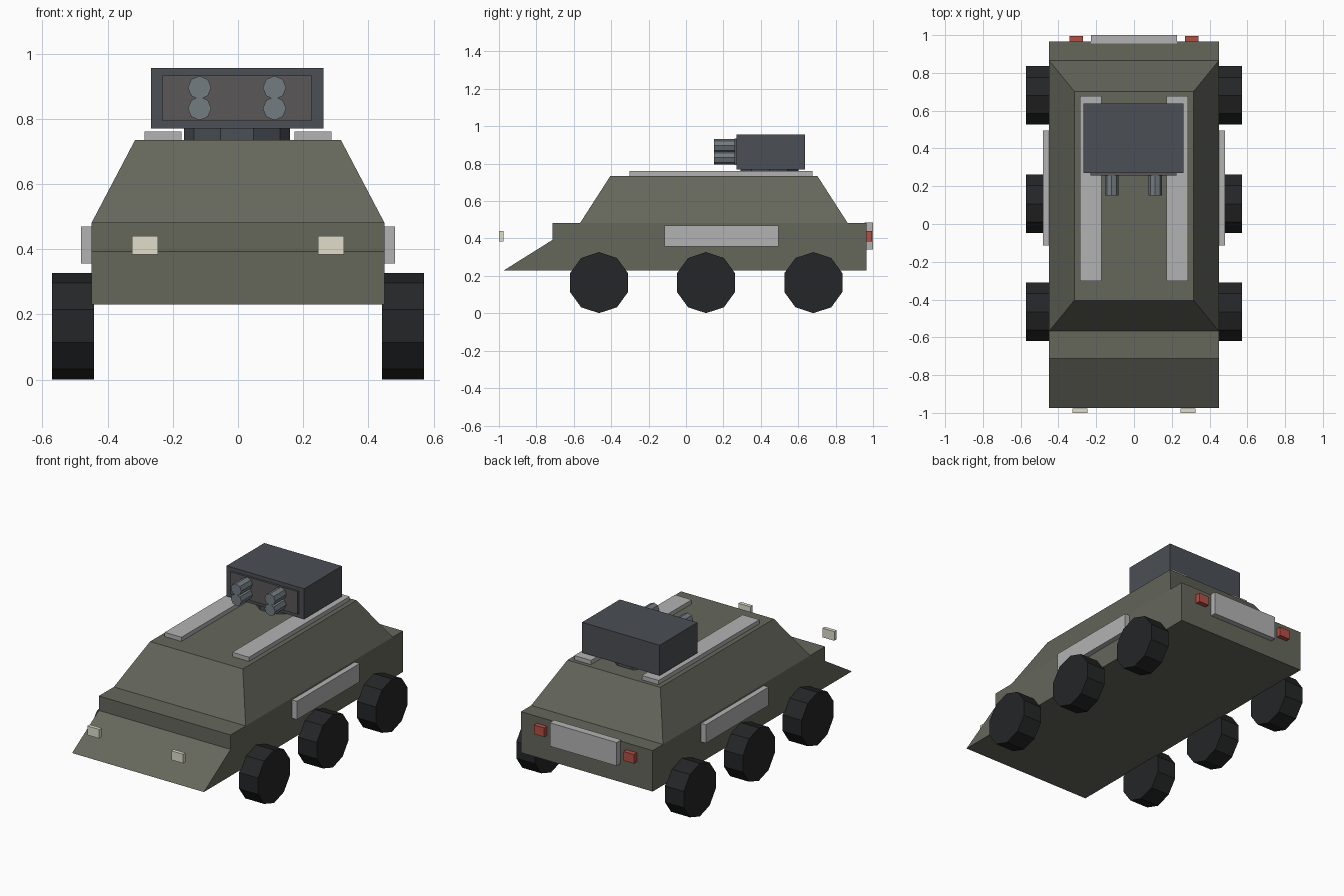
import bpy, bmesh
from math import cos, sin, pi

if "Cube" in bpy.data.objects:
    bpy.data.objects.remove(bpy.data.objects["Cube"])


def mat(name, r, g, b):
    m = bpy.data.materials.new(name)
    m.diffuse_color = (r, g, b, 1)
    m.use_nodes = True
    m.node_tree.nodes["Principled BSDF"].inputs["Base Color"].default_value = m.diffuse_color
    return m


OLIVE = mat("olive", 0.13, 0.135, 0.105)
RUBBER = mat("rubber", 0.018, 0.019, 0.02)
STEEL = mat("dark_steel", 0.07, 0.078, 0.09)
FACE = mat("turret_face", 0.1, 0.095, 0.095)
GUN = mat("gun_metal", 0.17, 0.2, 0.22)
PALE = mat("pale_panel", 0.45, 0.45, 0.45)
LAMP = mat("lamp", 0.75, 0.73, 0.6)
RED = mat("red_lamp", 0.45, 0.08, 0.06)


def loft(name, ring_a, ring_b, material):
    """Closed solid between two matching rings of points."""
    bm = bmesh.new()
    a = [bm.verts.new(p) for p in ring_a]
    b = [bm.verts.new(p) for p in ring_b]
    bm.faces.new(a)
    bm.faces.new(b)
    n = len(a)
    for i in range(n):
        j = (i + 1) % n
        bm.faces.new((a[i], a[j], b[j], b[i]))
    bmesh.ops.recalc_face_normals(bm, faces=bm.faces)
    me = bpy.data.meshes.new(name)
    bm.to_mesh(me)
    bm.free()
    me.materials.append(material)
    ob = bpy.data.objects.new(name, me)
    bpy.context.collection.objects.link(ob)
    return ob


def rect(x0, x1, y0, y1, z):
    return [(x0, y0, z), (x1, y0, z), (x1, y1, z), (x0, y1, z)]


def box(name, x0, x1, y0, y1, z0, z1, material):
    return loft(name, rect(x0, x1, y0, y1, z0), rect(x0, x1, y0, y1, z1), material)


def circle(r, n):
    return [(r * sin(2 * pi * i / n), r * cos(2 * pi * i / n)) for i in range(n)]


# Lower hull with sloped nose
profile = [(-0.973, 0.23), (0.965, 0.23), (0.965, 0.482), (-0.713, 0.482), (-0.713, 0.393)]
loft("lower_hull", [(-0.449, y, z) for y, z in profile],
     [(0.449, y, z) for y, z in profile], OLIVE)

# Tapered upper hull
loft("upper_hull", rect(-0.449, 0.449, -0.567, 0.865, 0.482),
     rect(-0.316, 0.316, -0.404, 0.702, 0.735), OLIVE)

# Parts on both sides
for side, s in (("left", -1), ("right", 1)):
    def pair(name, xa, xb, *rest):
        x0, x1 = sorted((s * xa, s * xb))
        box(f"{side}_{name}", x0, x1, *rest)

    for k, cy in (("front", -0.465), ("middle", 0.107), ("rear", 0.681)):
        ring = circle(0.163, 10)
        loft(f"{side}_{k}_wheel", [(s * 0.442, cy + y, 0.164 + z) for y, z in ring],
             [(s * 0.571, cy + y, 0.164 + z) for y, z in ring], RUBBER)
    pair("side_panel", 0.44, 0.482, -0.115, 0.495, 0.357, 0.47, PALE)
    pair("roof_rail", 0.173, 0.287, -0.303, 0.677, 0.73, 0.761, PALE)
    pair("headlight", 0.246, 0.326, -1.0, -0.977, 0.384, 0.44, LAMP)
    pair("tail_light", 0.27, 0.341, 0.955, 0.994, 0.384, 0.44, RED)

    # Stacked gun barrels
    for k, cz in (("lower", 0.832), ("upper", 0.896)):
        ring = circle(0.036, 8)
        cx = s * 0.115 - 0.003
        loft(f"{side}_{k}_barrel", [(cx + x, 0.15, cz + z) for x, z in ring],
             [(cx + x, 0.27, cz + z) for x, z in ring], GUN)

# Rear door
box("rear_door", -0.228, 0.228, 0.955, 1.0, 0.342, 0.486, PALE)

# Turret ring, box and front plate
ring = [(y - 0.002, x + 0.446) for x, y in circle(0.163, 10)]
ring = [(-0.003 + 0.163 * cos(2 * pi * i / 10), 0.446 + 0.163 * sin(2 * pi * i / 10))
        for i in range(10)]
loft("turret_ring", [(x, y, 0.725) for x, y in ring],
     [(x, y, 0.78) for x, y in ring], STEEL)
box("turret_box", -0.267, 0.262, 0.27, 0.637, 0.77, 0.957, STEEL)
box("turret_face", -0.231, 0.226, 0.258, 0.28, 0.793, 0.934, FACE)
